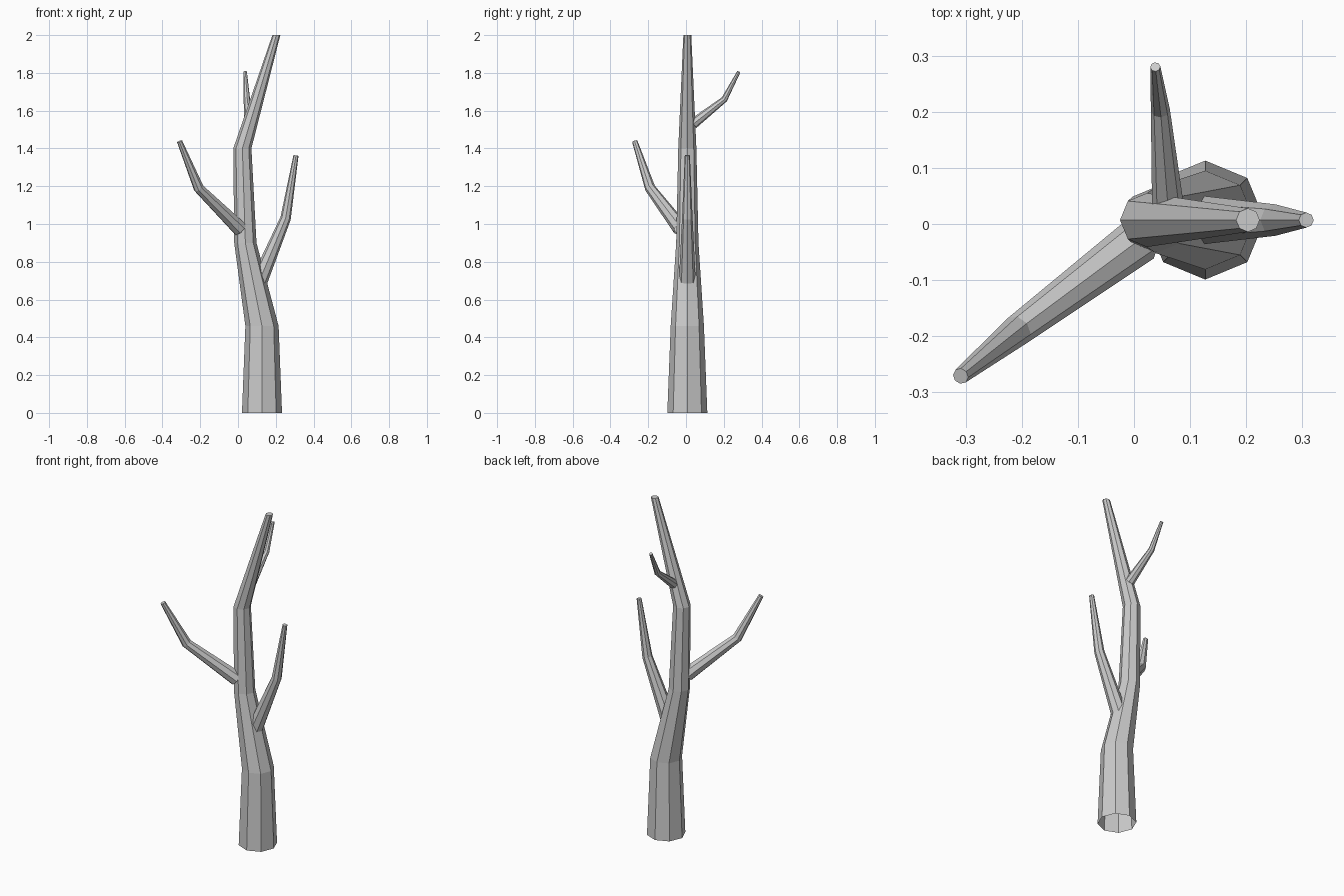
import bpy, bmesh, math
from mathutils import Vector

if "Cube" in bpy.data.objects:
    bpy.data.objects.remove(bpy.data.objects["Cube"])

SIDES = 8


def limb(name, path, level=False):
    """Tapered eight-sided tube through (x, y, z, radius) points, capped at its tip."""
    pts = [Vector(p[:3]) for p in path]
    bm = bmesh.new()
    rings = []
    for i, p in enumerate(pts):
        # ring axis: upright for the trunk, mitred along the path for branches
        a = pts[max(i - 1, 0)]
        b = pts[min(i + 1, len(pts) - 1)]
        axis = Vector((0, 0, 1))
        if not level:
            axis = ((p - a).normalized() + (b - p).normalized()).normalized()
        u = Vector((1, 0, 0))
        if not level:
            u = axis.cross(Vector((0, 0, 1))).normalized()
        v = axis.cross(u)
        ring = []
        for k in range(SIDES):
            t = 2 * math.pi * k / SIDES
            ring.append(bm.verts.new(p + path[i][3] * (math.cos(t) * u + math.sin(t) * v)))
        rings.append(ring)
    for lo, hi in zip(rings, rings[1:]):
        for k in range(SIDES):
            n = (k + 1) % SIDES
            bm.faces.new((lo[k], lo[n], hi[n], hi[k]))
    bm.faces.new(rings[-1])
    mesh = bpy.data.meshes.new(name)
    bm.to_mesh(mesh)
    bm.free()
    obj = bpy.data.objects.new(name, mesh)
    bpy.context.collection.objects.link(obj)
    return obj


# Trunk, open at the foot
limb("trunk", [(0.127, 0.007, 0, 0.106), (0.127, 0.007, 0.46, 0.088),
               (0.039, 0.007, 0.90, 0.059), (0.023, 0.007, 1.40, 0.048),
               (0.203, 0.007, 2.0, 0.021)], level=True)

# Three bent branches
limb("right_branch", [(0.107, 0.007, 0.685, 0.045), (0.252, 0.007, 1.03, 0.028),
                      (0.307, 0.007, 1.363, 0.0135)])
limb("left_branch", [(0.01, -0.028, 0.975, 0.042), (-0.208, -0.190, 1.19, 0.028),
                     (-0.309, -0.271, 1.437, 0.0145)])
limb("back_branch", [(0.06, 0.037, 1.53, 0.028), (0.047, 0.203, 1.66, 0.017),
                     (0.038, 0.280, 1.807, 0.009)])
